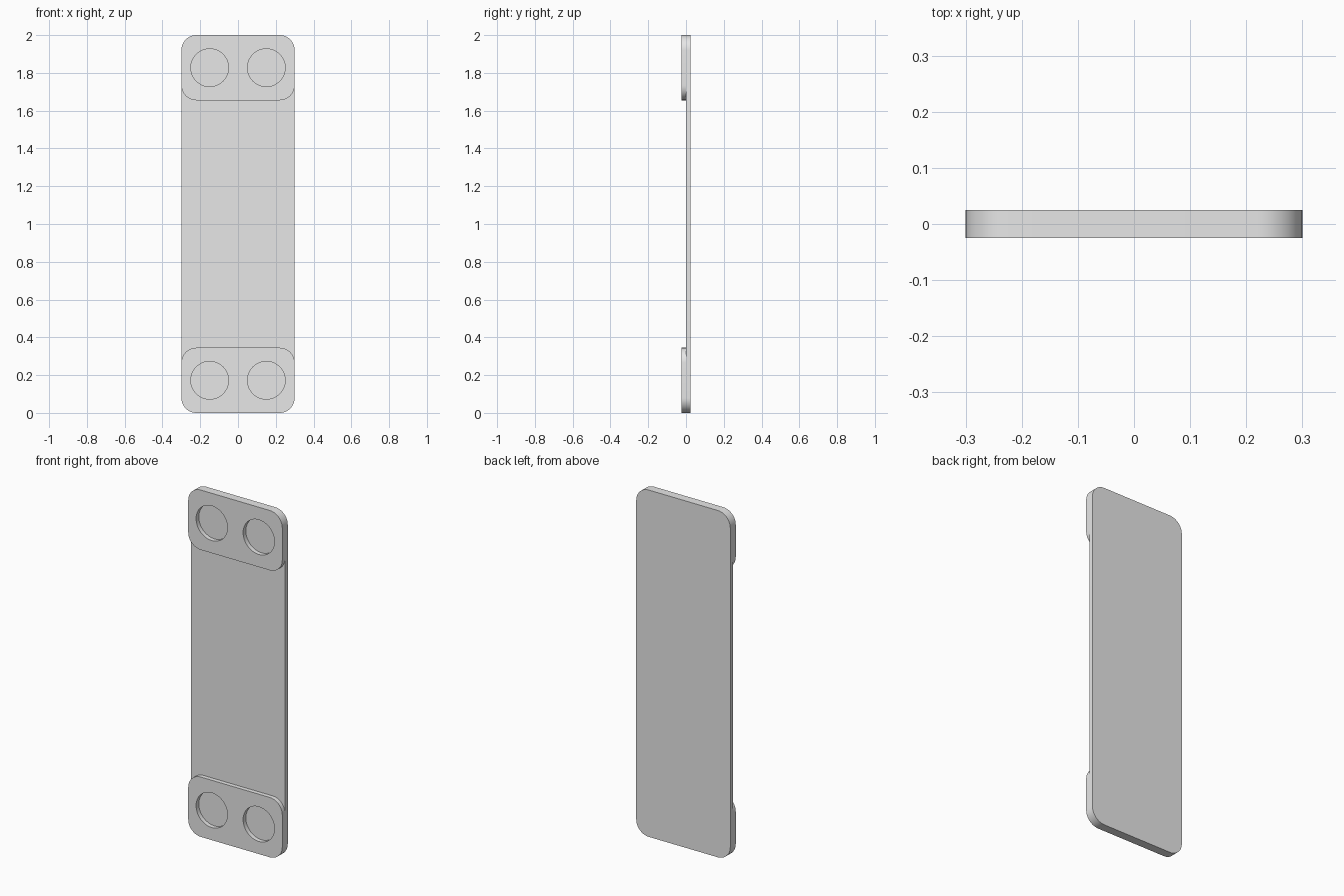
import bpy
import bmesh
import math

cube = bpy.data.objects.get("Cube")
if cube:
    bpy.data.objects.remove(cube, do_unlink=True)

WIDTH, HEIGHT, PAD_HEIGHT = 0.6, 2.0, 0.345
THICK, CORNER, HOLE = 0.025, 0.08, 0.1

grey = bpy.data.materials.new("light grey")
grey.use_nodes = True
colour = (0.8, 0.8, 0.8, 1)
grey.diffuse_color = colour
grey.node_tree.nodes["Principled BSDF"].inputs["Base Color"].default_value = colour


def arc(cx, cz, radius, start, sweep, steps):
    """Points along an arc in the x-z plane."""
    angles = [start + sweep * i / steps for i in range(steps + 1)]
    return [(cx + radius * math.cos(a), cz + radius * math.sin(a)) for a in angles]


def rounded_rectangle(width, height, radius):
    points = []
    corners = [(1, 1), (-1, 1), (-1, -1), (1, -1)]
    for i, (sx, sz) in enumerate(corners):
        points += arc(sx * (width / 2 - radius), sz * (height / 2 - radius),
                      radius, i * math.pi / 2, math.pi / 2, 12)
    return points


def slab(name, loops, y_front, z_centre):
    """Fill an outline with optional holes and extrude it backwards."""
    bm = bmesh.new()
    edges = []
    for loop in loops:
        verts = [bm.verts.new((x, y_front, z)) for x, z in loop]
        edges += [bm.edges.new((v, verts[i - 1])) for i, v in enumerate(verts)]
    bmesh.ops.triangle_fill(bm, edges=edges, use_beauty=True, normal=(0, -1, 0))
    extruded = bmesh.ops.extrude_face_region(bm, geom=bm.faces[:], use_keep_orig=True)
    moved = [g for g in extruded["geom"] if isinstance(g, bmesh.types.BMVert)]
    bmesh.ops.translate(bm, verts=moved, vec=(0, THICK, 0))
    bmesh.ops.recalc_face_normals(bm, faces=bm.faces[:])
    mesh = bpy.data.meshes.new(name)
    bm.to_mesh(mesh)
    bm.free()
    mesh.materials.append(grey)
    obj = bpy.data.objects.new(name, mesh)
    obj.location.z = z_centre
    bpy.context.collection.objects.link(obj)
    bpy.ops.object.select_all(action="DESELECT")
    obj.select_set(True)
    bpy.context.view_layer.objects.active = obj
    bpy.ops.object.shade_smooth_by_angle(angle=math.radians(30))
    return obj


# Long thin backing plate
slab("back_plate", [rounded_rectangle(WIDTH, HEIGHT, CORNER)], 0, HEIGHT / 2)

# End pads, each with two round holes down to the plate
holes = [arc(x, 0, HOLE, 0, math.tau, 48)[:-1] for x in (-0.15, 0.15)]
pad_loops = [rounded_rectangle(WIDTH, PAD_HEIGHT, CORNER)] + holes
slab("lower_pad", pad_loops, -THICK, PAD_HEIGHT / 2)
slab("upper_pad", pad_loops, -THICK, HEIGHT - PAD_HEIGHT / 2)
